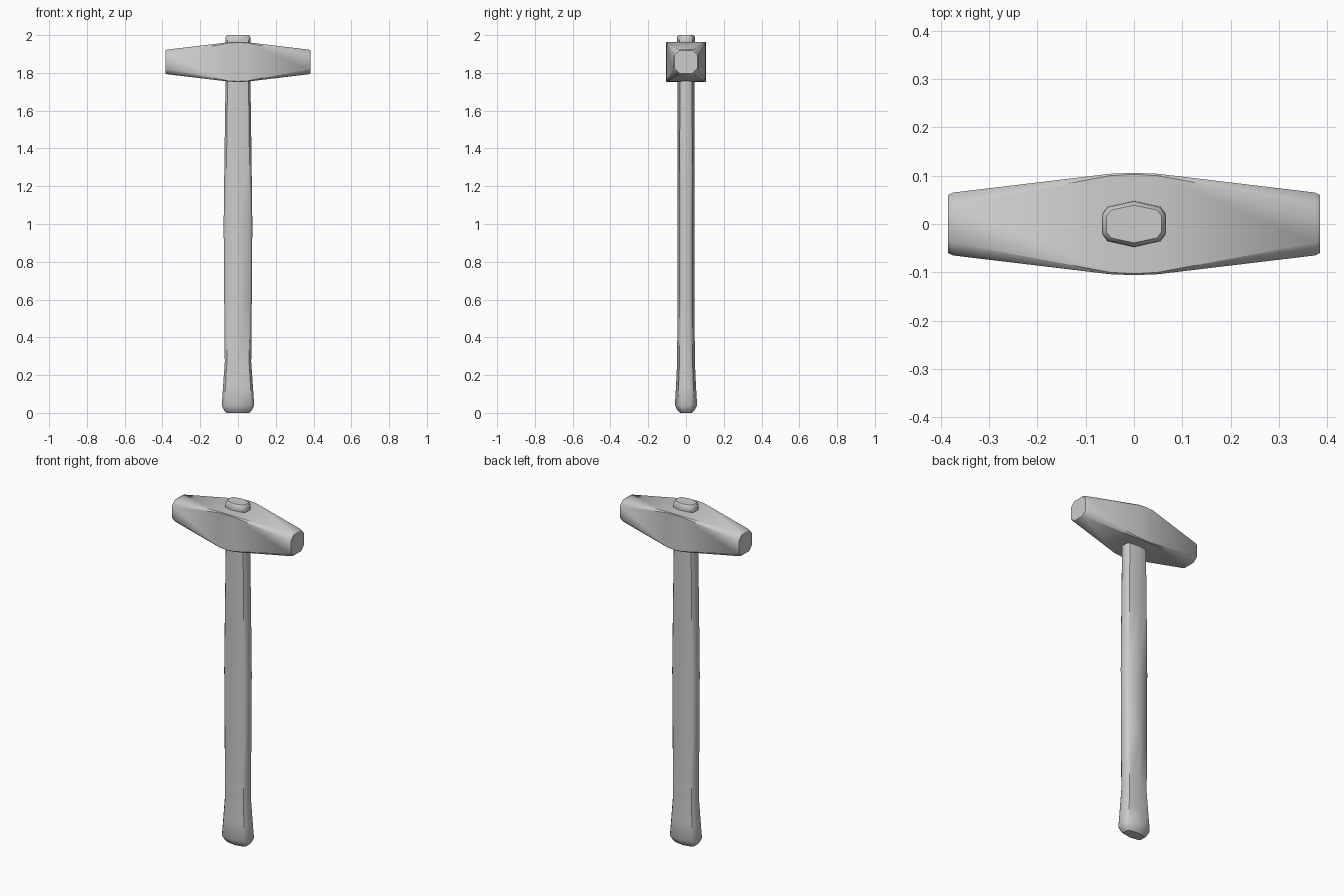
import bpy, bmesh, math

if "Cube" in bpy.data.objects:
    bpy.data.objects.remove(bpy.data.objects["Cube"])


def loft(name, rings, angle):
    """Skin a list of equal-length closed rings and cap both ends."""
    bm = bmesh.new()
    vs = [[bm.verts.new(p) for p in ring] for ring in rings]
    n = len(vs[0])
    for a, b in zip(vs, vs[1:]):
        for i in range(n):
            j = (i + 1) % n
            bm.faces.new((a[i], a[j], b[j], b[i]))
    bm.faces.new(vs[0])
    bm.faces.new(vs[-1])
    bmesh.ops.recalc_face_normals(bm, faces=bm.faces)
    me = bpy.data.meshes.new(name)
    bm.to_mesh(me)
    bm.free()
    ob = bpy.data.objects.new(name, me)
    bpy.context.collection.objects.link(ob)
    bpy.context.view_layer.objects.active = ob
    ob.select_set(True)
    bpy.ops.object.shade_smooth_by_angle(angle=math.radians(angle))
    ob.select_set(False)
    return ob


# Handle: flattened ten-sided section, flared at the grip end
quarter = [(1, .42), (.84, .74), (0, 1), (-.84, .74), (-1, .42)]
section = quarter + [(-x, -y) for x, y in quarter]
handle_profile = [  # z, half width, half depth
    (0.0, .060, .032), (.012, .072, .044), (.04, .086, .059),
    (.14, .079, .053), (.27, .070, .047), (.60, .073, .045),
    (1.0, .076, .045), (1.4, .071, .045), (1.75, .066, .044),
    (1.97, .066, .048), (1.99, .065, .047), (2.0, .057, .039)]
loft("handle", [[(x * w, y * d, z) for x, y in section]
                for z, w, d in handle_profile], 40)

# Head: square in the middle, tapering to chamfered striking faces
def head_ring(x, h, c):
    k = h - c
    pts = [(h, -k), (h, k), (k, h), (-k, h), (-h, k), (-h, -k), (-k, -h), (k, -h)]
    return [(x, y, 1.858 + z) for y, z in pts]


half = [(.05, .104, .004), (.376, .065, .026), (.385, .060, .025)]
stations = [(-x, h, c) for x, h, c in reversed(half)] + [(0, .106, .003)] + half
loft("head", [head_ring(*s) for s in stations], 40)
